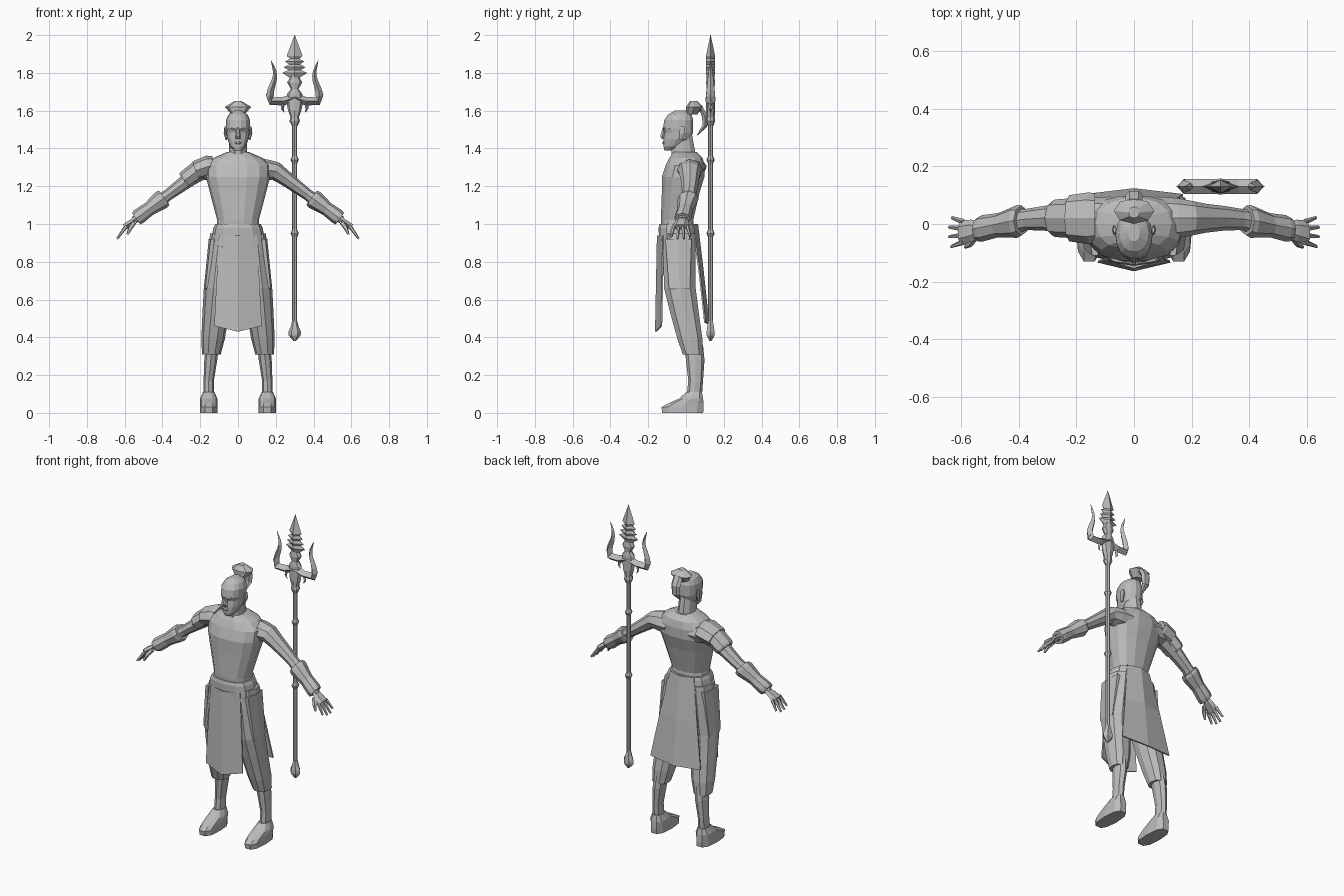
import bpy
import bmesh
from math import cos, sin, pi, copysign
from mathutils import Vector

cube = bpy.data.objects.get("Cube")
if cube:
    bpy.data.objects.remove(cube)

grey = bpy.data.materials.new("plain grey")
grey.use_nodes = True
colour = (0.5, 0.5, 0.5, 1)
grey.diffuse_color = colour
grey.node_tree.nodes["Principled BSDF"].inputs["Base Color"].default_value = colour

ALONG_X = Vector((1, 0, 0))
ALONG_Y = Vector((0, 1, 0))
SIDES = {"left": 1, "right": -1}


def finish(name, mesh_builder):
    """Turn a bmesh into a flat shaded object."""
    bmesh.ops.recalc_face_normals(mesh_builder, faces=mesh_builder.faces)
    mesh = bpy.data.meshes.new(name)
    mesh_builder.to_mesh(mesh)
    mesh_builder.free()
    mesh.materials.append(grey)
    part = bpy.data.objects.new(name, mesh)
    bpy.context.collection.objects.link(part)
    return part


def bridge(builder, first, second, closed):
    """Join two rows of vertices with quads."""
    count = len(first)
    for here in range(count if closed else count - 1):
        after = (here + 1) % count
        builder.faces.new((first[here], first[after], second[after], second[here]))


def loft(name, stations, across=ALONG_X, level=False, sides=8, mirror=1, square=1):
    """Skin closed rings given as (centre, radius across, other radius)."""
    builder = bmesh.new()
    centres = [Vector(centre) for centre, wide, deep in stations]
    last = len(centres) - 1
    rings = []
    for index, (centre, wide, deep) in enumerate(stations):
        path = centres[min(index + 1, last)] - centres[max(index - 1, 0)]
        other = ALONG_Y if level else path.cross(across).normalized()
        ring = []
        for corner in range(sides):
            angle = 2 * pi * corner / sides
            u, v = (copysign(abs(f) ** square, f) for f in (cos(angle), sin(angle)))
            point = centres[index] + across * u * wide + other * v * deep
            point.x *= mirror
            ring.append(builder.verts.new(point))
        rings.append(ring)
    for lower, upper in zip(rings, rings[1:]):
        bridge(builder, lower, upper, closed=True)
    builder.faces.new(rings[0])
    builder.faces.new(rings[-1])
    return finish(name, builder)


def tube(name, points, aspect=1, **options):
    """Bent piece through points given as (x, y, z, radius)."""
    stations = [((x, y, z), r, r * aspect) for x, y, z, r in points]
    return loft(name, stations, **options)


def body(name, rows, **options):
    """Central piece from level rows (z, front, back, half width)."""
    stations = [((0, (front + back) / 2, z), wide, (back - front) / 2)
                for z, front, back, wide in rows]
    return loft(name, stations, level=True, **options)


def leg_part(name, rows, aspect, widest, **options):
    """Level rows (z, front, back) following the outward lean of the leg."""
    stations = []
    for z, front, back in rows:
        deep = (back - front) / 2
        lean = min(.155, .175 - .11 * z)
        stations.append(((lean, front + deep, z), min(widest, deep * aspect), deep))
    return loft(name, stations, level=True, **options)


def arm_point(x, lift=0):
    """Point on the lowered arm's centre line."""
    return x, min(.02, .09 - .2 * x), min(1.285, 1.428 - .74 * x) + lift


def arm_part(name, rows, aspect=.82, lift=0, **options):
    """Rings on the arm line from (x, radius)."""
    stations = [(arm_point(x, lift), r, r * aspect) for x, r in rows]
    return loft(name, stations, across=ALONG_Y, **options)


def cloth(name, rows, drop):
    """Folded hanging panel from rows (z, middle y, edge y, half width)."""
    builder = bmesh.new()
    strips = []
    for z, middle, edge, wide in rows:
        tip = z - drop if z == rows[-1][0] else z
        points = (-wide, edge, z), (0, middle, tip), (wide, edge, z)
        strips.append([builder.verts.new(point) for point in points])
    for upper, lower in zip(strips, strips[1:]):
        bridge(builder, upper, lower, closed=False)
    thickness = finish(name, builder).modifiers.new("thickness", "SOLIDIFY")
    thickness.thickness = .008
    thickness.offset = 0


# Torso, neck and head
body("torso", [(.92, -.13, .05, .12), (1.02, -.135, .04, .11), (1.17, -.13, .075, .15),
               (1.25, -.13, .1, .17), (1.31, -.11, .1, .17), (1.35, -.09, .09, .13),
               (1.38, -.07, .06, .06)], sides=14, square=.85)
body("neck", [(1.34, -.08, .06, .05), (1.47, -.08, .035, .045)], sides=10)
body("head", [(1.39, -.115, -.07, .02), (1.41, -.12, -.03, .04), (1.45, -.12, .025, .057),
              (1.485, -.115, .04, .062), (1.505, -.124, .04, .064), (1.55, -.117, .04, .064),
              (1.58, -.095, .03, .05), (1.6, -.06, 0, .02)], sides=14, square=.9)
body("nose", [(1.45, -.13, -.11, .012), (1.465, -.138, -.11, .014), (1.51, -.124, -.11, .007)],
     sides=6)
body("lips", [(1.42, -.122, -.1, .01), (1.43, -.128, -.1, .02), (1.44, -.122, -.1, .01)],
     sides=6)

# Tied hair
body("topknot", [(1.58, 0, .06, .035), (1.62, 0, .09, .07), (1.65, .02, .06, .02)])
tube("ponytail", [(0, .03, 1.6, .025), (0, .08, 1.61, .03), (0, .1, 1.57, .03),
                  (0, .1, 1.52, .025), (0, .06, 1.47, .004)], aspect=.6, sides=6)

# Sash and hanging cloths
body("sash", [(1, -.14, .05, .12), (.98, -.145, .055, .13), (.88, -.142, .065, .15),
              (.87, -.13, .06, .14)], sides=12, square=.8)
cloth("front_cloth", [(.94, -.15, -.12, .1), (.46, -.16, -.13, .125)], drop=.03)
cloth("back_cloth", [(1, .06, .035, .08), (.75, .09, .07, .125), (.48, .12, .1, .17)],
      drop=.01)

for side, mirror in SIDES.items():
    tube(f"{side}_brow", [(.01, -.12, 1.5, .006), (.035, -.11, 1.505, .007),
                          (.055, -.085, 1.505, .004)],
         across=ALONG_Y, sides=4, mirror=mirror)
    tube(f"{side}_ear", [(.062, -.03, 1.445, .004), (.069, -.02, 1.48, .007),
                         (.067, -.02, 1.515, .005)],
         aspect=2.5, level=True, sides=6, mirror=mirror)

    # Baggy trouser leg, calf and shoe
    leg_part(f"{side}_trouser", [(.95, -.12, .05), (.85, -.125, .055), (.66, -.12, .055),
                                 (.54, -.09, .07), (.39, -.048, .09), (.31, -.02, .09)],
             aspect=.9, widest=.08, sides=10, square=.9, mirror=mirror)
    leg_part(f"{side}_calf", [(.36, -.01, .09), (.28, 0, .098), (.17, .012, .09),
                              (.1, .005, .085), (.05, -.01, .09)],
             aspect=.7, widest=.035, mirror=mirror)
    leg_part(f"{side}_shoe", [(0, -.13, .095), (.03, -.134, .098), (.05, -.1, .096),
                              (.075, -.04, .093), (.11, 0, .086)],
             aspect=.7, widest=.046, sides=10, square=.75, mirror=mirror)
    tube(f"{side}_hip_flap", [(.135, -.04, .92, .02), (.165, -.035, .66, .016),
                              (.16, -.03, .63, .006)],
         aspect=4, level=True, sides=6, mirror=mirror)

    # Arm, flared bracer and hand
    arm_part(f"{side}_arm", [(.08, .075), (.15, .07), (.2, .06), (.25, .05), (.31, .043),
                             (.37, .037), (.42, .042), (.5, .032), (.55, .024)],
             mirror=mirror)
    arm_part(f"{side}_bracer", [(.39, .052), (.405, .057), (.47, .042), (.525, .046),
                                (.54, .042)], aspect=.9, mirror=mirror)
    arm_part(f"{side}_palm", [(.535, .024), (.565, .038), (.6, .042)], aspect=.45,
             sides=6, mirror=mirror)
    for finger, reach in enumerate((.85, 1, 1, .8)):
        spread = finger - 1.5
        x, y, z = arm_point(.59)
        points = [(x + .05 * bend * reach, y + spread * (.023 + .01 * bend),
                   z - .07 * bend * reach, .011 - .005 * bend) for bend in (0, .5, 1)]
        tube(f"{side}_finger_{finger + 1}", points, across=ALONG_Y, sides=5, mirror=mirror)
    tube(f"{side}_thumb", [(.55, -.045, 1.01, .014), (.57, -.07, .98, .012),
                           (.585, -.08, .945, .006)],
         across=ALONG_Y, sides=5, mirror=mirror)

# Overlapping plates on one shoulder
arm_part("upper_shoulder_plate", [(.135, .085), (.155, .09), (.225, .08)], aspect=.65,
         lift=.02, mirror=SIDES["right"])
arm_part("lower_shoulder_plate", [(.2, .07), (.275, .065), (.285, .058)], aspect=.75,
         lift=.012, mirror=SIDES["right"])


# Trident
POLE_X, POLE_Y = .3, .13


def pole_part(name, rows, sides=8):
    """Upright weapon piece, flattened where wide, from rows (z, half width)."""
    stations = [((POLE_X, POLE_Y, z), wide, min(wide, .024)) for z, wide in rows]
    loft(name, stations, level=True, sides=sides)


shaft = .013
pole_part("shaft", [(.45, shaft), (1.56, shaft)])
pole_part("pommel", [(.38, .006), (.41, .032), (.43, .033), (.46, .02), (.49, shaft)], sides=6)
for name, z in {"lower_ring": .95, "upper_ring": 1.34}.items():
    pole_part(name, [(z - .02, shaft), (z, .022), (z + .02, shaft)])
pole_part("socket", [(1.52, .015), (1.545, .028), (1.565, .022), (1.6, .035), (1.65, .045),
                     (1.69, .04), (1.715, .02), (1.75, .04), (1.785, .02)])

# Barbed spearhead
barbs = [(1.77, .02)]
for step in range(4):
    wide = .066 - .008 * step
    barbs += [(1.8 + .03 * step, wide), (1.815 + .03 * step, wide / 2)]
pole_part("spearhead", barbs[:-1] + [(2, .001)], sides=4)

# Wavy side prongs with a small outward barb and a hook below
for side, mirror in SIDES.items():
    wave = [(0, 1.67, .027), (.06, 1.65, .026)]
    for step in range(9):
        rise = step / 8
        sway = .117 + .013 * cos(2 * pi * (rise - .15))
        wave.append((sway, 1.65 + .215 * rise, .001 + .025 * (1 - rise) ** .7))
    pieces = {"prong": wave,
              "barb": [(.1, 1.65, .02), (.135, 1.66, .013), (.152, 1.69, .001)],
              "hook": [(.06, 1.65, .014), (.065, 1.61, .009), (.055, 1.59, .001)]}
    for name, rows in pieces.items():
        points = [(POLE_X + mirror * x, POLE_Y, z, r) for x, z, r in rows]
        tube(f"{side}_{name}", points, aspect=.85, across=ALONG_Y, sides=4)
